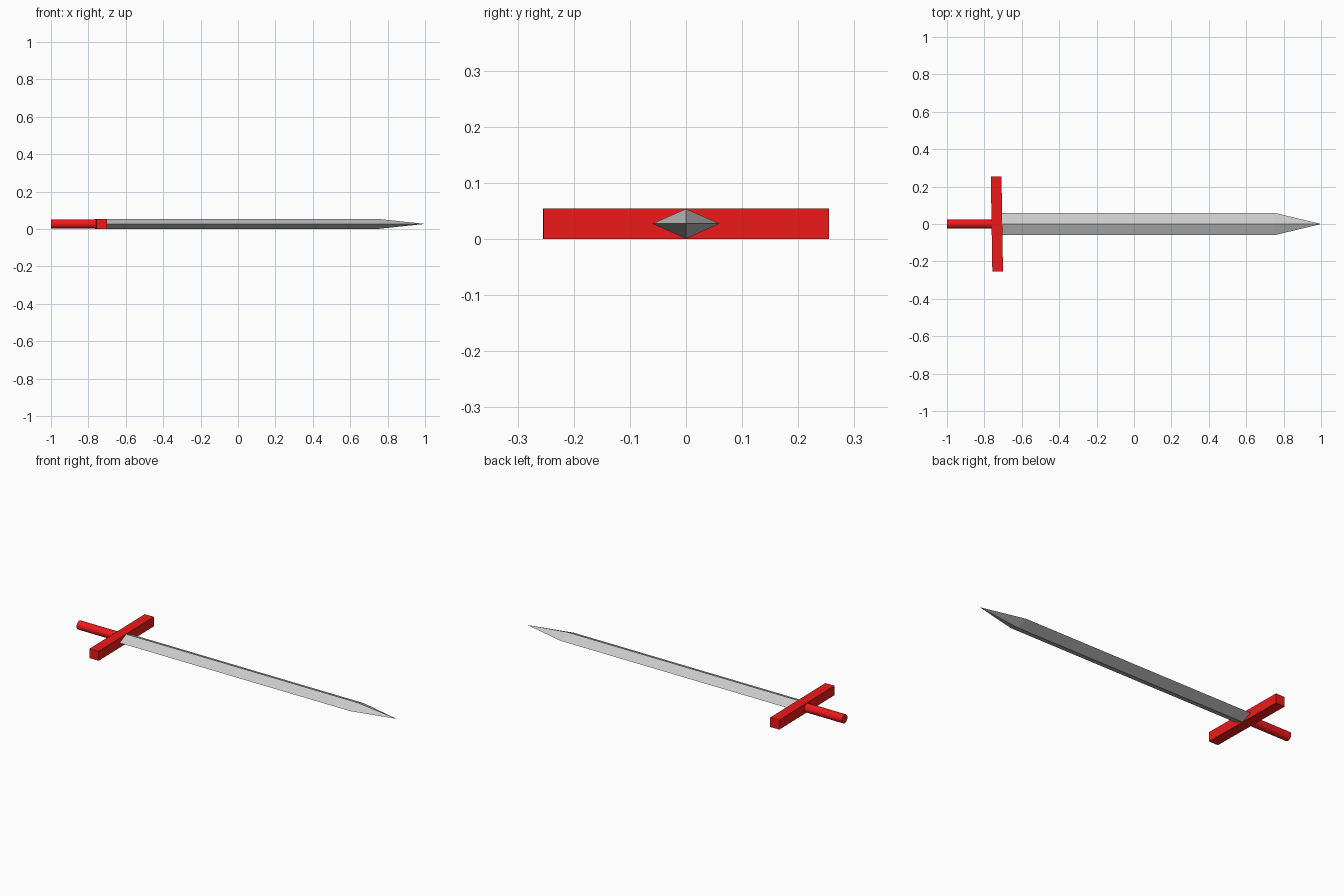
import bpy, math
from math import radians

if "Cube" in bpy.data.objects:
    bpy.data.objects.remove(bpy.data.objects["Cube"])

ZC = 0.027  # height of the sword's centre line

red = bpy.data.materials.new("red")
red.diffuse_color = (0.85, 0.01, 0.01, 1)
red.use_nodes = True
red.node_tree.nodes["Principled BSDF"].inputs["Base Color"].default_value = red.diffuse_color

# blade: diamond section swept along x, closing to a point
half_w, half_t = 0.06, 0.0265
section = [(half_w, 0), (0, half_t), (-half_w, 0), (0, -half_t)]
verts = [(x, y, ZC + z) for x in (-0.72, 0.75) for y, z in section]
verts.append((1.0, 0, ZC))
faces = [(3, 2, 1, 0)]
for i in range(4):
    j = (i + 1) % 4
    faces += [(i, j, j + 4, i + 4), (i + 4, j + 4, 8)]
mesh = bpy.data.meshes.new("blade")
mesh.from_pydata(verts, [], faces)
blade = bpy.data.objects.new("blade", mesh)
bpy.context.collection.objects.link(blade)

# crossguard: long bar, very slightly turned
bpy.ops.mesh.primitive_cube_add(size=1, location=(-0.733, 0, ZC), rotation=(0, 0, radians(0.9)))
guard = bpy.context.object
guard.name = "crossguard"
guard.scale = (0.057, 0.508, 0.054)
guard.data.materials.append(red)

# grip: round rod
bpy.ops.mesh.primitive_cylinder_add(vertices=32, radius=0.0245, depth=0.27,
                                    location=(-0.865, 0, ZC), rotation=(0, radians(90), 0))
grip = bpy.context.object
grip.name = "grip"
grip.data.materials.append(red)
bpy.ops.object.shade_smooth_by_angle(angle=radians(30))
